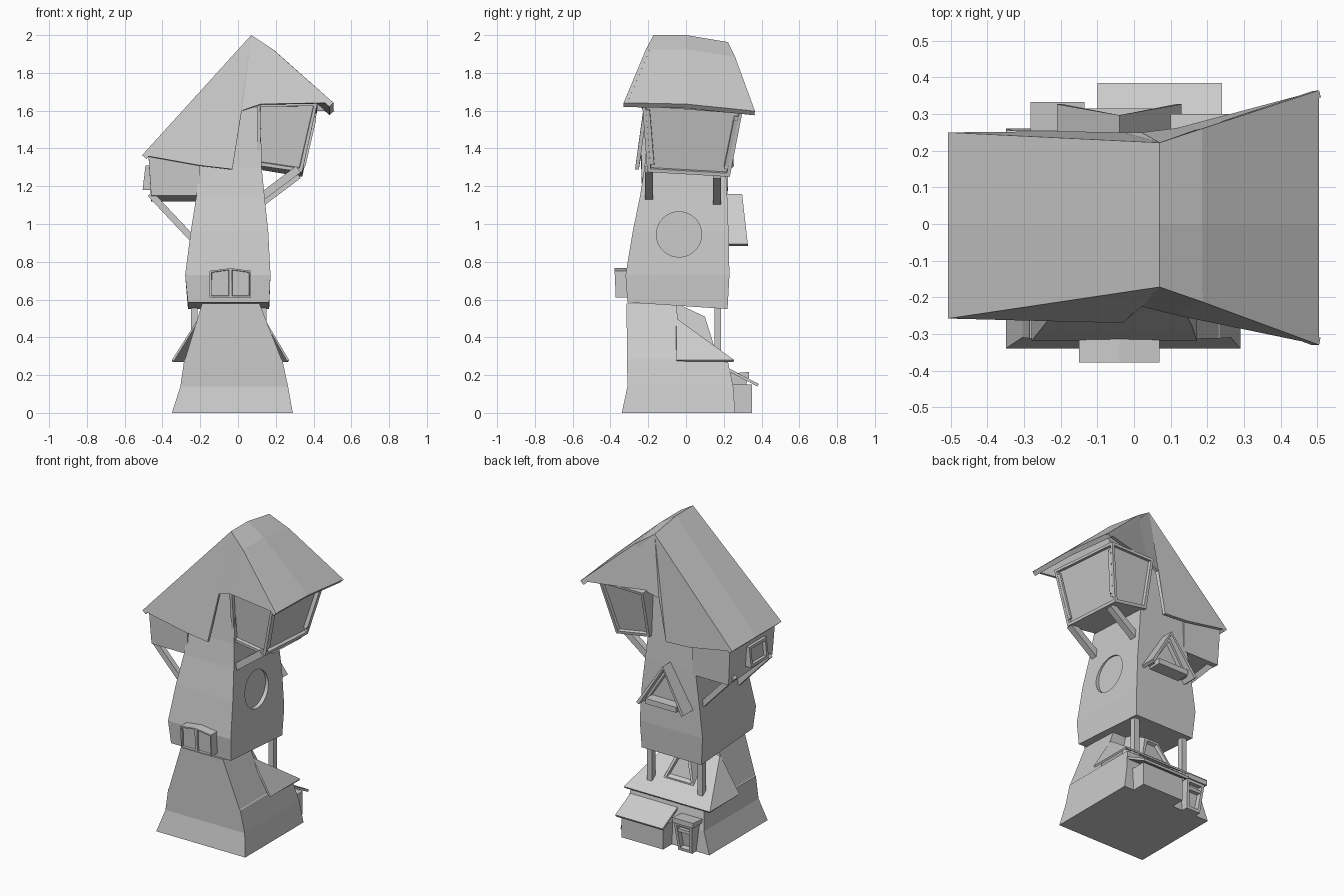
import bpy, bmesh, math
from mathutils import Vector

if "Cube" in bpy.data.objects:
    bpy.data.objects.remove(bpy.data.objects["Cube"])


def mesh(name, verts, faces, thick=0, offset=-1):
    me = bpy.data.meshes.new(name)
    me.from_pydata(verts, [], faces)
    bm = bmesh.new()
    bm.from_mesh(me)
    bmesh.ops.recalc_face_normals(bm, faces=bm.faces)
    bm.to_mesh(me)
    bm.free()
    ob = bpy.data.objects.new(name, me)
    bpy.context.collection.objects.link(ob)
    if thick:
        m = ob.modifiers.new("thickness", 'SOLIDIFY')
        m.thickness, m.offset = thick, offset
    return ob


def loft(name, rings):
    """Stack of four-cornered rings (x0, x1, y0, y1, z); z may be four corner heights."""
    v, f = [], []
    for x0, x1, y0, y1, z in rings:
        zs = z if isinstance(z, tuple) else (z,) * 4
        v += [(x0, y0, zs[0]), (x1, y0, zs[1]), (x1, y1, zs[2]), (x0, y1, zs[3])]
    for r in range(len(rings) - 1):
        for i in range(4):
            a, b = r * 4 + i, r * 4 + (i + 1) % 4
            f.append((a, b, b + 4, a + 4))
    n = len(v)
    f += [(3, 2, 1, 0), (n - 4, n - 3, n - 2, n - 1)]
    return mesh(name, v, f)


def box(name, x0, x1, y0, y1, z0, z1):
    return loft(name, [(x0, x1, y0, y1, z0), (x0, x1, y0, y1, z1)])


def recess(ob, direction, border, depth):
    """Turn the faces looking along direction into a frame with a sunken pane."""
    bm = bmesh.new()
    bm.from_mesh(ob.data)
    fs = [f for f in bm.faces if f.normal.dot(Vector(direction)) > 0.8]
    bmesh.ops.inset_individual(bm, faces=fs, thickness=border)
    bmesh.ops.inset_individual(bm, faces=fs, thickness=0.003, depth=-depth)
    bm.to_mesh(ob.data)
    bm.free()


def beam(name, p, q, w):
    p, q = Vector(p), Vector(q)
    side = Vector((0, w / 2, 0))
    up = (q - p).cross(side).normalized() * w / 2
    v = [c + s * side + t * up for c in (p, q) for s, t in ((-1, -1), (1, -1), (1, 1), (-1, 1))]
    f = [(0, 1, 2, 3), (4, 5, 6, 7)] + [(i, (i + 1) % 4, (i + 1) % 4 + 4, i + 4) for i in range(4)]
    return mesh(name, v, f)


# Flared ground floor
loft("tower_base", [(-.35, .29, -.34, .26, 0), (-.305, .265, -.31, .25, .14),
                    (-.285, .235, -.312, .22, .28), (-.28, .23, -.312, -.03, .285),
                    (-.19, .113, -.315, -.05, .58)])

# Skirt roof behind the base, with a small dormer
mesh("skirt_roof", [(-.21, -.05, .5), (.14, -.05, .5), (.27, .255, .28), (-.35, .255, .28),
                    (-.35, -.05, .28), (.27, -.05, .28)],
     [(0, 1, 2, 3), (0, 3, 4), (1, 5, 2)], .012)
dormer = mesh("skirt_dormer", [(-.16, .15, .35), (.06, .15, .35), (0, .1, .51), (-.1, .1, .51),
                               (-.18, -.05, .36), (.08, -.05, .36), (.02, -.05, .58), (-.12, -.05, .58)],
              [(0, 1, 2, 3), (4, 5, 6, 7), (0, 1, 5, 4), (1, 2, 6, 5), (2, 3, 7, 6), (3, 0, 4, 7)])
recess(dormer, (0, .95, .3), .025, .02)

# Overhanging main body with a sunken round window
body = loft("tower_body", [(-.265, .165, -.31, .22, (.585, .585, .55, .55)),
                           (-.28, .172, -.32, .23, .73), (-.25, .16, -.282, .225, .96),
                           (-.22, .14, -.243, .218, 1.15), (-.21, .125, -.22, .21, 1.3),
                           (-.2, .12, -.19, .19, 1.62)])
bpy.ops.mesh.primitive_cylinder_add(vertices=32, radius=.12, depth=.1,
                                    location=(.19, -.037, .945), rotation=(0, math.pi / 2, 0))
cutter = bpy.context.object
cutter.name = "round_window_cutter"
cutter.hide_render = True
cutter.display_type = 'WIRE'
m = body.modifiers.new("round_window", 'BOOLEAN')
m.object, m.operation = cutter, 'DIFFERENCE'

# Posts under the body's back corners
for x in (-.232, .133):
    box("back_post", x - .018, x + .018, .15, .186, .27, .58)

# Left bay, its window and braces
loft("left_bay", [(-.46, -.2, -.232, .22, (1.15, 1.15, 1.12, 1.12)),
                  (-.475, -.2, -.24, .225, (1.38, 1.5, 1.5, 1.38))])
win = loft("left_window", [(-.505, -.45, -.13, .05, 1.18), (-.49, -.45, -.13, .05, 1.31)])
recess(win, (-1, 0, 0), .025, .02)
for y in (-.19, .17):
    beam("left_brace", (-.465, y, 1.16), (-.23, y, .91), .035)

# Right bay with large windows on three sides, and braces
bay = loft("right_bay", [(.1, .34, -.205, .232, (1.31, 1.275, 1.25, 1.29)),
                         (.1, .42, -.232, .3, (1.64, 1.64, 1.6, 1.6))])
for d in ((1, 0, -.2), (0, -1, 0), (0, 1, -.1)):
    recess(bay, d, .025, .02)
for y, dz in ((-.197, 0), (.163, -.03)):
    beam("right_brace", (.12, y, 1.14 + dz), (.32, y, 1.29 + dz), .042)

# Crooked roof sheet: left eave, ridge, bend, right eave, each front / middle / back
cols = [[(-.507, -.258, 1.365), (-.507, 0, 1.365), (-.507, .25, 1.365)],
        [(.07, -.172, 2), (.07, 0, 2), (.07, .222, 1.963)],
        [(.185, -.212, 1.925), (.185, 0, 1.925), (.185, .26, 1.885)],
        [(.505, -.33, 1.642), (.505, 0, 1.635), (.505, .365, 1.598)]]
mesh("roof", [p for c in cols for p in c],
     [(c * 3 + r, c * 3 + r + 1, c * 3 + r + 4, c * 3 + r + 3) for c in range(3) for r in range(2)],
     .03)

# Hanging gable ends, front and back
for name, k, low in (
        ("front_gable", 0, [(.12, -.25, 1.635), (.02, -.225, 1.6), (-.03, -.27, 1.29), (-.2, -.266, 1.31)]),
        ("back_gable", 2, [(.12, .262, 1.6), (.02, .25, 1.57), (-.03, .25, 1.3), (-.2, .253, 1.31)])):
    mesh(name, [c[k] for c in cols] + low,
         [(0, 1, 6, 7), (1, 5, 6), (1, 2, 4, 5), (2, 3, 4)], .02)

# Double window box on the front
for x in (-.15, -.04):
    z0, z1 = (.752, .766) if x < -.1 else (.766, .752)
    w = loft("front_window", [(x, x + .11, -.372, -.29, .61),
                              (x, x + .11, -.378, -.29, (z0, z1, z1, z0))])
    recess(w, (0, -1, 0), .012, .012)

# Triangular window on the back with its little roof and sill
tri = [(-.18, .91), (.1, .91), (-.04, 1.13)]
w = mesh("back_window", [(x, y, z) for y in (.19, .275) for x, z in tri],
         [(0, 1, 2), (3, 4, 5), (0, 1, 4, 3), (1, 2, 5, 4), (2, 0, 3, 5)])
recess(w, (0, 1, 0), .03, .025)
mesh("back_window_roof", [(-.21, .2, .895), (-.04, .2, 1.16), (.13, .2, .895),
                          (-.21, .327, .895), (-.04, .297, 1.16), (.13, .327, .895)],
     [(0, 1, 4, 3), (1, 2, 5, 4)], .02)
box("back_window_sill", -.15, .07, .2, .315, .895, .93)

# Shed and door at the foot of the back wall
box("shed", -.08, .22, .2, .35, 0, .15)
mesh("shed_roof", [(-.1, .215, .225), (.24, .215, .225), (.24, .378, .14), (-.1, .378, .14)],
     [(0, 1, 2, 3)], .015)
door = loft("door_surround", [(-.255, -.155, .2, .3, 0), (-.27, -.14, .2, .325, .185)])
recess(door, (0, 1, 0), .025, .03)
box("door_crossbar", -.25, -.16, .28, .312, .125, .145)
loft("door_hood", [(-.283, -.135, .2, .333, .185),
                   (-.283, -.135, .2, .333, (.205, .205, .217, .217))])
